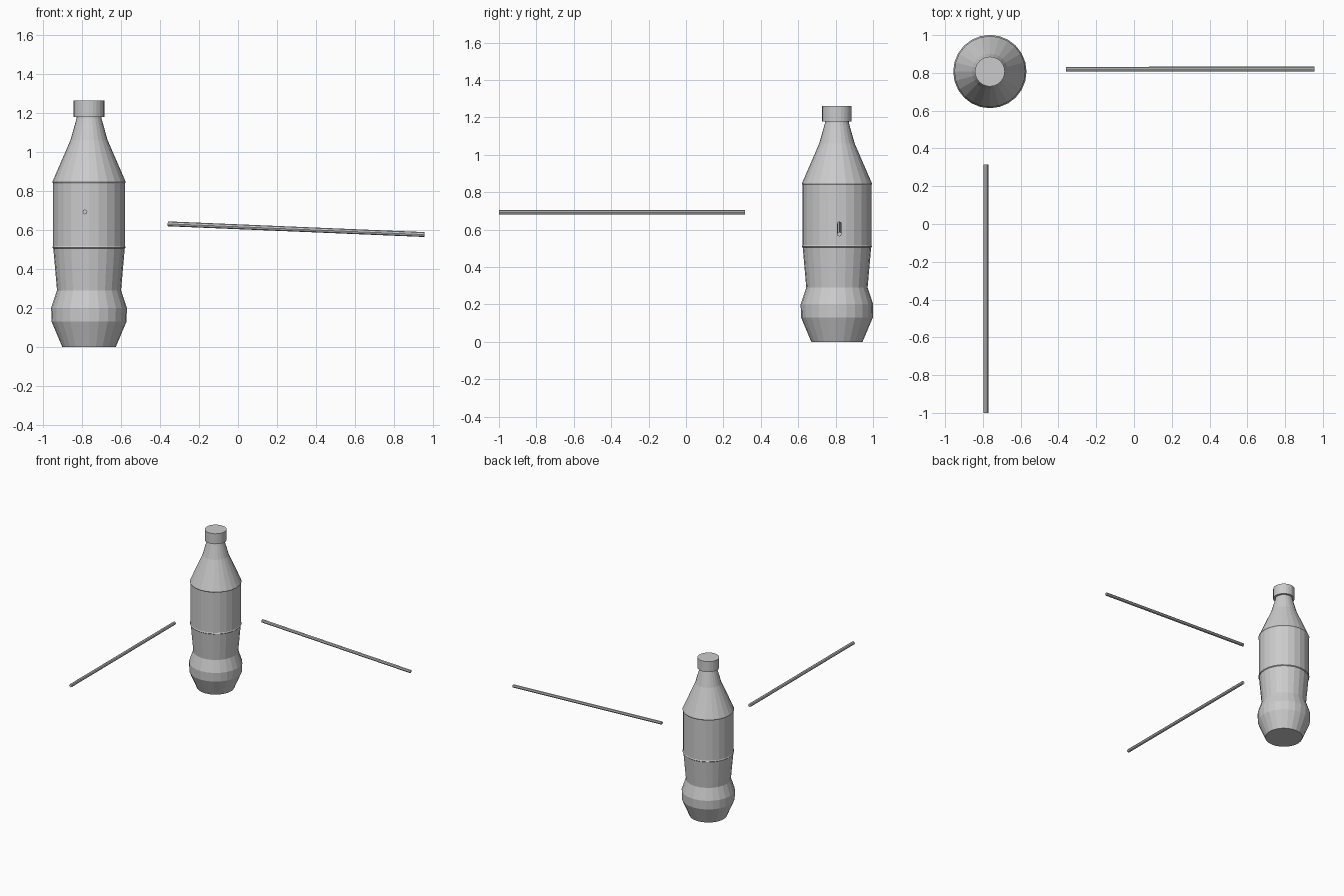
import bpy, bmesh, math
from mathutils import Vector

if "Cube" in bpy.data.objects:
    bpy.data.objects.remove(bpy.data.objects["Cube"])

BX, BY = -0.763, 0.807   # bottle axis


def finish(name, bm):
    bmesh.ops.recalc_face_normals(bm, faces=bm.faces[:])
    mesh = bpy.data.meshes.new(name)
    bm.to_mesh(mesh)
    bm.free()
    ob = bpy.data.objects.new(name, mesh)
    bpy.context.collection.objects.link(ob)
    return ob


def lathe(name, profile, sides=24):
    bm = bmesh.new()
    rings = [[bm.verts.new((r * math.cos(2 * math.pi * i / sides),
                            r * math.sin(2 * math.pi * i / sides), z))
              for i in range(sides)] for r, z in profile]
    for a, b in zip(rings, rings[1:]):
        for i in range(sides):
            j = (i + 1) % sides
            bm.faces.new((a[i], a[j], b[j], b[i]))
    bm.faces.new(rings[0])
    bm.faces.new(rings[-1])
    ob = finish(name, bm)
    ob.location = (BX, BY, 0)
    return ob


def rod(name, start, end, radius=0.0125, sides=8):
    start, end = Vector(start), Vector(end)
    bm = bmesh.new()
    bmesh.ops.create_cone(bm, cap_ends=True, segments=sides, radius1=radius,
                          radius2=radius, depth=(end - start).length)
    ob = finish(name, bm)
    ob.rotation_mode = 'QUATERNION'
    ob.rotation_quaternion = (end - start).to_track_quat('Z', 'Y')
    ob.location = (start + end) / 2
    return ob


# Bottle body with waist, label ridges and tapered neck
lathe("bottle_body", [
    (0.137, 0), (0.192, 0.13), (0.194, 0.20), (0.164, 0.29),
    (0.183, 0.505), (0.188, 0.51), (0.184, 0.517), (0.184, 0.838),
    (0.188, 0.845), (0.184, 0.855), (0.095, 1.06), (0.064, 1.17), (0.062, 1.19)])

# Screw cap
lathe("bottle_cap", [(0.079, 1.178), (0.079, 1.262)])

# Two thin rods
rod("front_rod", (-0.784, -1.0, 0.692), (-0.784, 0.315, 0.692))
rod("side_rod", (-0.36, 0.82, 0.631), (0.956, 0.82, 0.576))
